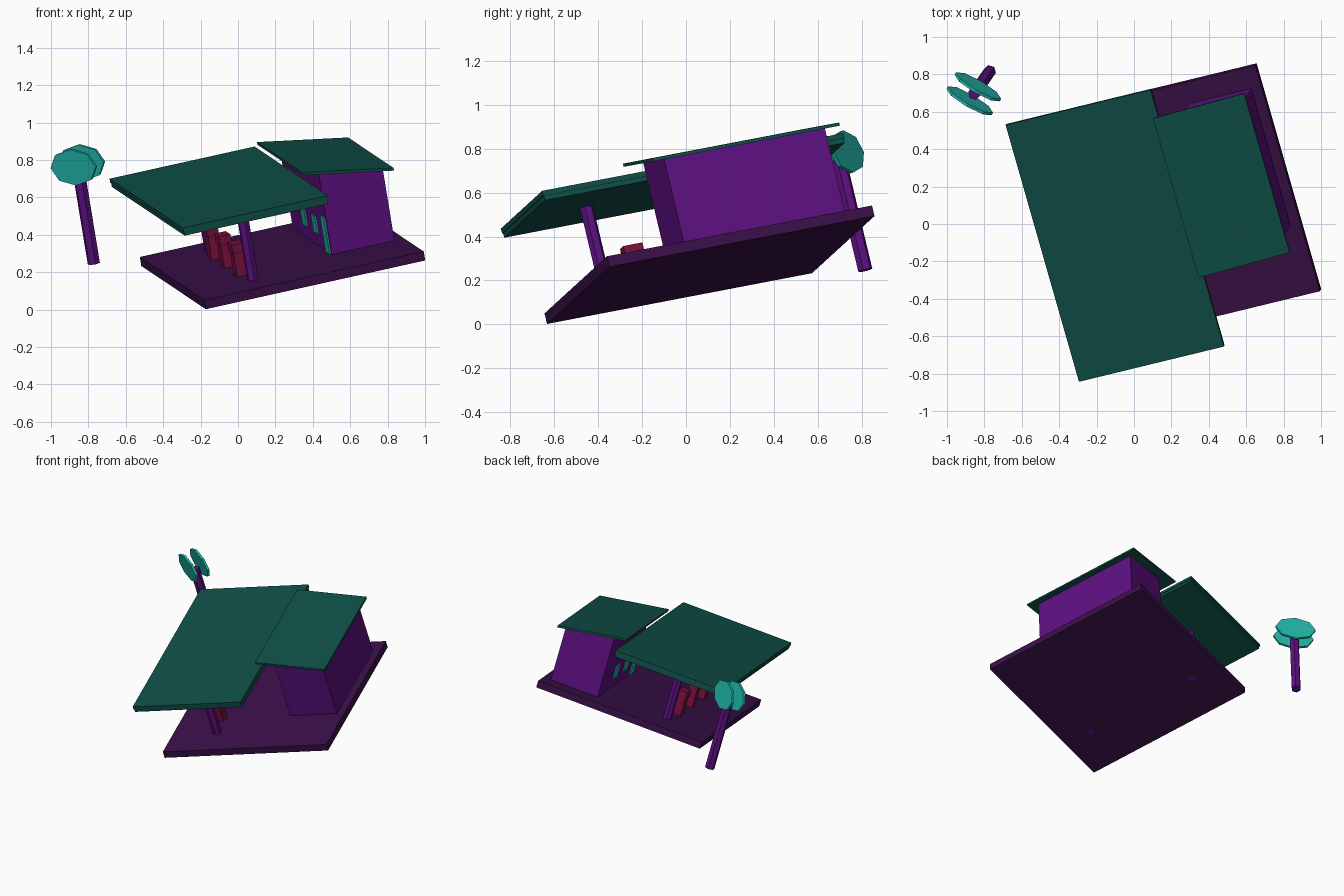
import bpy, bmesh, math
from mathutils import Matrix, Vector

if "Cube" in bpy.data.objects:
    bpy.data.objects.remove(bpy.data.objects["Cube"])

# Tilted frame: the whole station leans; parts are laid out in local a, b, c (c = 0 is the slab top)
U = Vector((0.950, 0.231, 0.211)).normalized()
V = Vector((-0.274, 0.944, 0.180))
V = (V - U * V.dot(U)).normalized()
N = U.cross(V)
FRAME = Matrix.Translation((-0.18, -0.645, 0.05)) @ Matrix((U, V, N)).transposed().to_4x4()


def material(name, rgb):
    m = bpy.data.materials.new(name)
    m.diffuse_color = (*rgb, 1)
    m.use_nodes = True
    m.node_tree.nodes["Principled BSDF"].inputs["Base Color"].default_value = m.diffuse_color
    return m


SLAB = material("dark plum", (0.042, 0.005, 0.065))
WALL = material("purple", (0.110, 0.005, 0.220))
ROOF = material("dark teal", (0.005, 0.080, 0.066))
TEAL = material("bright teal", (0.015, 0.460, 0.390))
RED = material("crimson", (0.200, 0.005, 0.050))


def finish(name, bm, mat):
    bmesh.ops.recalc_face_normals(bm, faces=bm.faces)
    bm.transform(FRAME)
    me = bpy.data.meshes.new(name)
    bm.to_mesh(me)
    bm.free()
    me.materials.append(mat)
    ob = bpy.data.objects.new(name, me)
    bpy.context.collection.objects.link(ob)
    return ob


def box(name, mat, a, b, c, slope=None):
    """Box between limits; slope = (rate, pivot) tips c along a, for the top only or all corners."""
    bm = bmesh.new()
    bmesh.ops.create_cube(bm, size=1)
    for v in bm.verts:
        top = v.co.z > 0
        v.co = Vector((a[v.co.x > 0], b[v.co.y > 0], c[top]))
        if slope and (top or slope[2]):
            v.co.z += slope[0] * (v.co.x - slope[1])
    return finish(name, bm, mat)


def pole(name, mat, a, b, c0, c1, r):
    bm = bmesh.new()
    bmesh.ops.create_cone(bm, cap_ends=True, segments=6, radius1=r, radius2=r, depth=c1 - c0,
                          matrix=Matrix.Translation((a, b, (c0 + c1) / 2)))
    return finish(name, bm, mat)


# Ground slab
box("base_slab", SLAB, (0, 1.235), (0, 1.277), (-0.05, 0))

# Canopy: roof plate with a slightly recessed lower plate, on two posts
box("canopy_top", ROOF, (-0.073, 0.743), (-0.087, 1.365), (0.412, 0.435))
box("canopy_underside", ROOF, (-0.069, 0.739), (-0.083, 1.361), (0.39, 0.412))
for i, b in enumerate((0.215, 1.06)):
    pole(f"canopy_post_{i + 1}", WALL, 0.335, b, -0.052, 0.40, 0.031)

# Fuel pumps in a row between the posts
for i, b in enumerate((0.385, 0.638, 0.89)):
    box(f"pump_body_{i + 1}", RED, (0.285, 0.34), (b - 0.037, b + 0.037), (0, 0.13))
    box(f"pump_head_{i + 1}", RED, (0.28, 0.345), (b - 0.046, b + 0.046), (0.13, 0.18))

# Shop with a lean-to roof
box("shop_walls", WALL, (0.828, 1.18), (0.385, 1.16), (0, 0.476), (-0.168, 0.725, False))
box("shop_roof", ROOF, (0.725, 1.224), (0.32, 1.22), (0.476, 0.491), (-0.168, 0.725, True))

# Door and windows facing the pumps
box("shop_door", TEAL, (0.82, 0.829), (0.40, 0.485), (0, 0.2))
for i, b in enumerate((0.64, 0.855)):
    box(f"shop_window_{i + 1}", TEAL, (0.82, 0.829), (b - 0.042, b + 0.042), (0.075, 0.17))

# Tree: trunk with two flat octagonal leaf discs
pole("tree_trunk", WALL, -0.182, 1.578, -0.052, 0.47, 0.034)
for i, s in enumerate((-0.045, 0.045)):
    bm = bmesh.new()
    bmesh.ops.create_cone(bm, cap_ends=True, segments=8, radius1=1, radius2=1, depth=1)
    bm.transform(Matrix.Translation((-0.18 + s * 0.707, 1.582 + s * 0.707, 0.495))
                 @ Matrix.Rotation(math.radians(-45), 4, 'Z')
                 @ Matrix.Rotation(math.radians(90), 4, 'X')
                 @ Matrix.Diagonal((0.14, 0.10, 0.016, 1)))
    finish(f"leaf_disc_{i + 1}", bm, TEAL)
